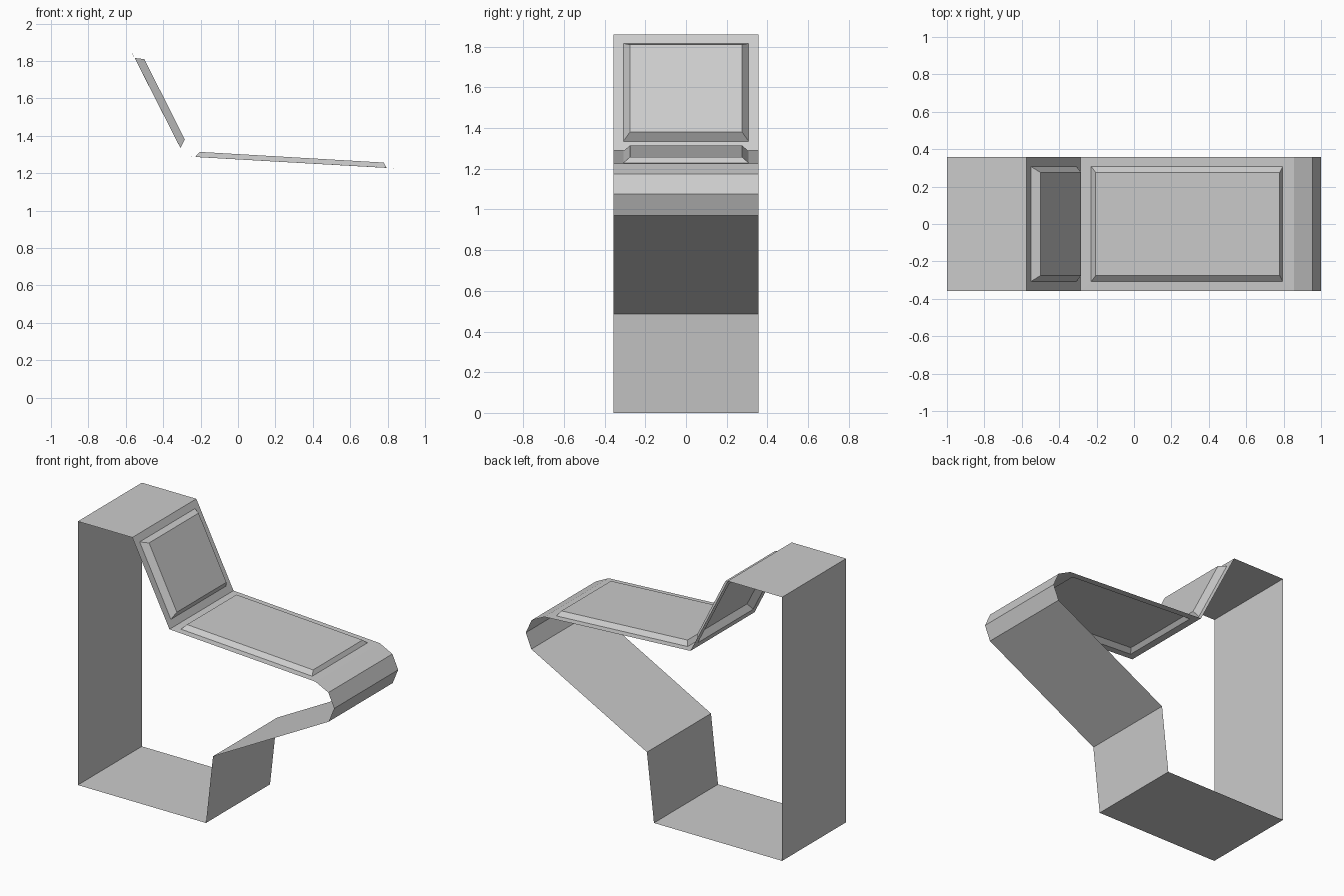
import bpy

if "Cube" in bpy.data.objects:
    bpy.data.objects.remove(bpy.data.objects["Cube"])

W = 0.357  # half width of the shell


def make_object(name, verts, faces):
    mesh = bpy.data.meshes.new(name)
    mesh.from_pydata(verts, [], faces)
    mesh.update()
    obj = bpy.data.objects.new(name, mesh)
    bpy.context.collection.objects.link(obj)
    return obj


def strip(name, profile):
    """Open sheet: an x-z profile swept across the width."""
    verts = [(x, y, z) for x, z in profile for y in (-W, W)]
    faces = [(2*i, 2*i + 2, 2*i + 3, 2*i + 1) for i in range(len(profile) - 1)]
    return make_object(name, verts, faces)


def embossed_panel(name, rings):
    """Sheet with a hollow raised centre; each ring is (start, end, half width)."""
    verts, faces = [], []
    for (x0, z0), (x1, z1), w in rings:
        verts += [(x0, -w, z0), (x1, -w, z1), (x1, w, z1), (x0, w, z0)]
    for r in range(len(rings) - 1):
        a, b = 4*r, 4*r + 4
        for i in range(4):
            j = (i + 1) % 4
            faces.append((a + i, a + j, b + j, b + i))
    last = 4 * (len(rings) - 1)
    faces.append(tuple(range(last, last + 4)))
    return make_object(name, verts, faces)


top_front = (-0.575, 1.86)
crease = (-0.285, 1.29)
deck_front = (0.855, 1.225)

# Rounded nose, underside, kick panel, base, back and top
strip("cabinet_shell", [
    deck_front, (0.955, 1.175), (1.0, 1.075), (0.957, 0.97),
    (0.055, 0.485), (0.0, 0.0), (-1.0, 0.0), (-1.0, 1.86), top_front])

# Sloping upright panel with raised screen
embossed_panel("screen_panel", [
    (top_front, crease, W),
    ((-0.552, 1.816), (-0.308, 1.335), 0.308),
    ((-0.501, 1.81), (-0.284, 1.38), 0.276)])

# Long deck with raised control surface
embossed_panel("control_deck", [
    (crease, deck_front, W),
    ((-0.229, 1.287), (0.795, 1.229), 0.308),
    ((-0.205, 1.314), (0.779, 1.257), 0.276)])
